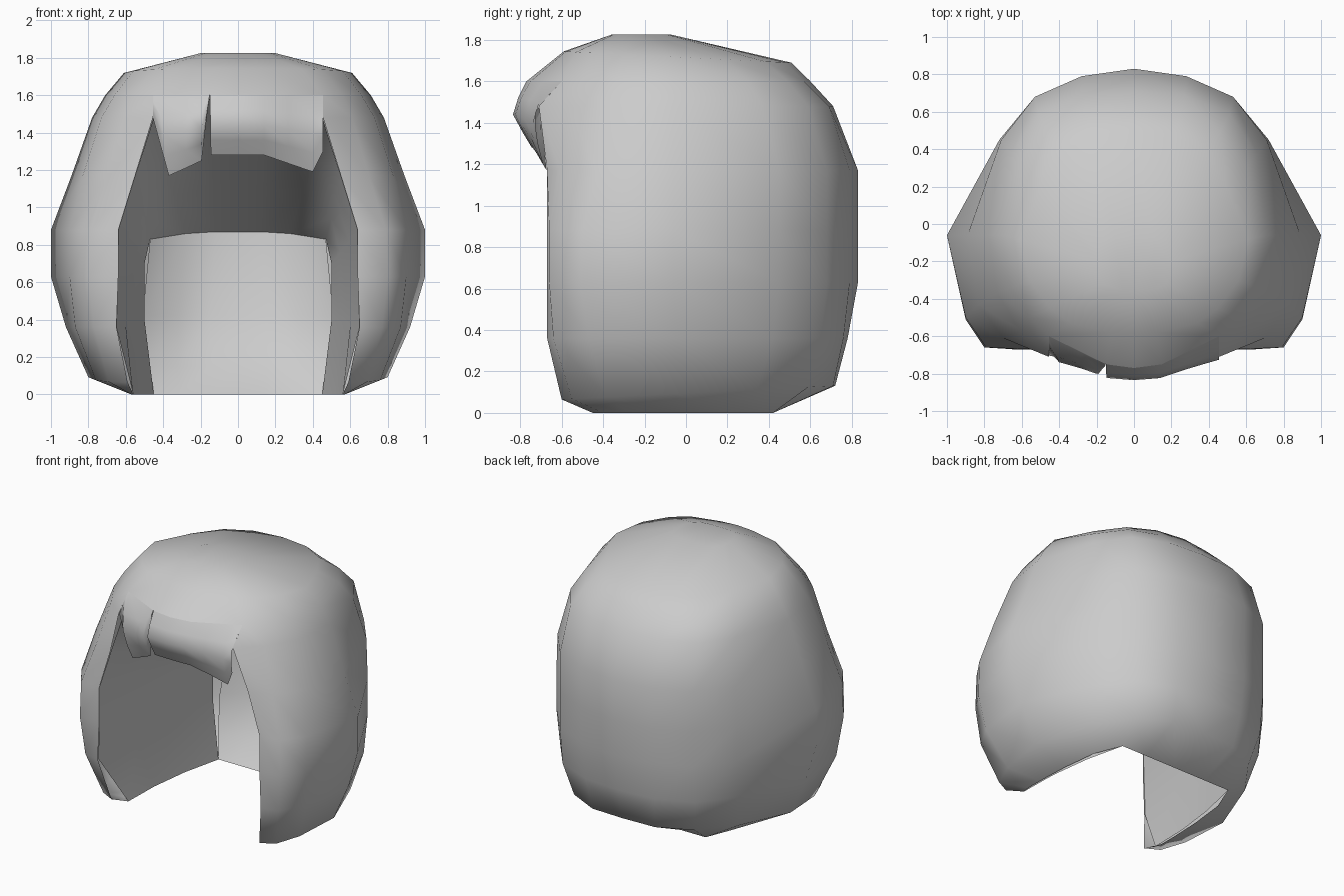
import bpy, bmesh
from mathutils import Vector

CENTRE = Vector((0, 0, 0.9))


def make_sheet(name, rows, cap=False, mirror=False, inward=False):
    """Skin neighbouring rows of points; rows may differ in length."""
    bm = bmesh.new()
    grid = [[bm.verts.new(p) for p in row] for row in rows]
    for a, b in zip(grid, grid[1:]):
        for i in range(min(len(a), len(b)) - 1):
            bm.faces.new((a[i], a[i + 1], b[i + 1], b[i]))
    if cap:
        bm.faces.new(grid[-1])
    bmesh.ops.recalc_face_normals(bm, faces=bm.faces)
    bm.normal_update()
    side = sum(f.normal.dot(f.calc_center_median() - CENTRE) * f.calc_area() for f in bm.faces)
    if (side < 0) != inward:
        bmesh.ops.reverse_faces(bm, faces=bm.faces)
    me = bpy.data.meshes.new(name)
    bm.to_mesh(me)
    bm.free()
    me.shade_smooth()
    ob = bpy.data.objects.new(name, me)
    bpy.context.collection.objects.link(ob)
    if mirror:
        ob.modifiers.new("mirror", 'MIRROR').merge_threshold = 0.001
    return ob


# Hair shell: half rings from centre back round to the front, as (z, tilt, x list, y list)
rings = [
    (0.00, 0.0, (0, .25, .45, .53, .56, .57, .57, .56), (.42, .42, .42, .22, -.04, -.28, -.40, -.45)),
    (0.095, .05, (0, .25, .48, .66, .80, .76, .69, .59), (.72, .71, .59, .34, -.05, -.38, -.55, -.60)),
    (0.36, 0.0, (0, .27, .53, .71, .92, .87, .77, .65), (.78, .76, .65, .42, -.05, -.47, -.64, -.67)),
    (0.63, 0.0, (0, .28, .53, .72, 1.0, .90, .80, .64), (.83, .79, .68, .45, -.06, -.51, -.66, -.67)),
    (0.88, 0.0, (0, .28, .53, .72, 1.0, .90, .79, .64), (.83, .79, .68, .45, -.06, -.50, -.66, -.67)),
    (1.17, 0.0, (0, .28, .53, .71, .89, .83, .70, .55), (.83, .79, .68, .45, -.06, -.43, -.61, -.67)),
    (1.48, 0.0, (0, .27, .51, .66, .78, .73, .61, .455), (.71, .69, .59, .37, -.06, -.37, -.57, -.71)),
]
crown = [
    (1.60, 0.0, (0, .25, .46, .60, .71, .66, .56, .455, .15, 0),
     (.60, .57, .49, .30, -.06, -.34, -.50, -.60, -.75, -.77)),
    (1.715, -.05, (0, .21, .38, .50, .61, .56, .45, .34, .12, 0),
     (.51, .48, .38, .19, -.08, -.30, -.45, -.53, -.58, -.59)),
    (1.825, 0.0, (0, .10, .17, .20, .20, .20, .17, .12, .06, 0),
     (-.07, -.07, -.09, -.14, -.20, -.26, -.32, -.35, -.36, -.36)),
]
rows = [[(x, y, z + t * y) for x, y in zip(xs, ys)] for z, t, xs, ys in rings + crown]
make_sheet("hair_shell", rows, cap=True, mirror=True)

# Inner lining: from the edge of the face opening back to the rear wall
front_rim = [(.56, -.45, 0), (.65, -.66, .36), (.64, -.67, .88), (.55, -.66, 1.17),
             (.45, -.65, 1.48), (.15, -.74, 1.58), (0, -.76, 1.59)]
back_rim = [(.45, .42, 0), (.50, .43, .40), (.50, .43, .70), (.47, .58, .83),
            (.28, .72, .86), (.12, .75, .87), (0, .76, .87)]
lining = [[Vector(f).lerp(Vector(b), t) for f, b in zip(front_rim, back_rim)]
          for t in (0, .33, .67, 1)]
for row in lining[1:3]:
    row[0].x += .03
make_sheet("inner_lining", lining, mirror=True, inward=True)

# Rear inner wall: leans from the neck edge back up to the lining
rear = [[(0, .76, .87), (.12, .75, .87), (.28, .72, .86), (.47, .58, .83)],
        [(0, .71, .42), (.15, .70, .42), (.32, .67, .42), (.51, .52, .42)],
        [(0, .57, .15), (.15, .57, .15), (.32, .55, .15), (.49, .47, .15)],
        [(0, .42, 0), (.15, .42, 0), (.32, .42, 0), (.45, .42, 0)]]
make_sheet("rear_inner_wall", rear, mirror=True, inward=True)


# Fringe: two hanging pieces that follow the forehead bulge
def bulge(x, z):
    prof = [(1.60, -.77), (1.52, -.81), (1.44, -.835), (1.32, -.77), (1.15, -.66)]
    y = prof[-1][1]
    for (za, ya), (zb, yb) in zip(prof, prof[1:]):
        if zb <= z <= za:
            y = ya + (yb - ya) * (za - z) / (za - zb)
            break
    x = abs(x)
    drop = .02 * x / .15 if x < .15 else .02 + .15 * (x - .15) / .305
    return y + drop * max(0, (z - 1.2) / .4)


def fringe(name, columns):
    rows = []
    for i in range(5):
        t = i / 4
        row = []
        for x_top, x_low, z_low in columns:
            z = 1.6 + (z_low - 1.6) * t
            x = x_top + (x_low - x_top) * t
            row.append((x, bulge(x, z), z))
        rows.append(row)
    make_sheet(name, rows)


fringe("fringe_left", [(-.455, -.455, 1.48), (-.43, -.37, 1.17), (-.28, -.28, 1.21),
                       (-.19, -.195, 1.25), (-.152, -.156, 1.57)])
fringe("fringe_right", [(-.15, -.145, 1.28), (0, 0, 1.28), (.14, .14, 1.28),
                        (.27, .27, 1.235), (.40, .40, 1.19), (.455, .455, 1.30)])
